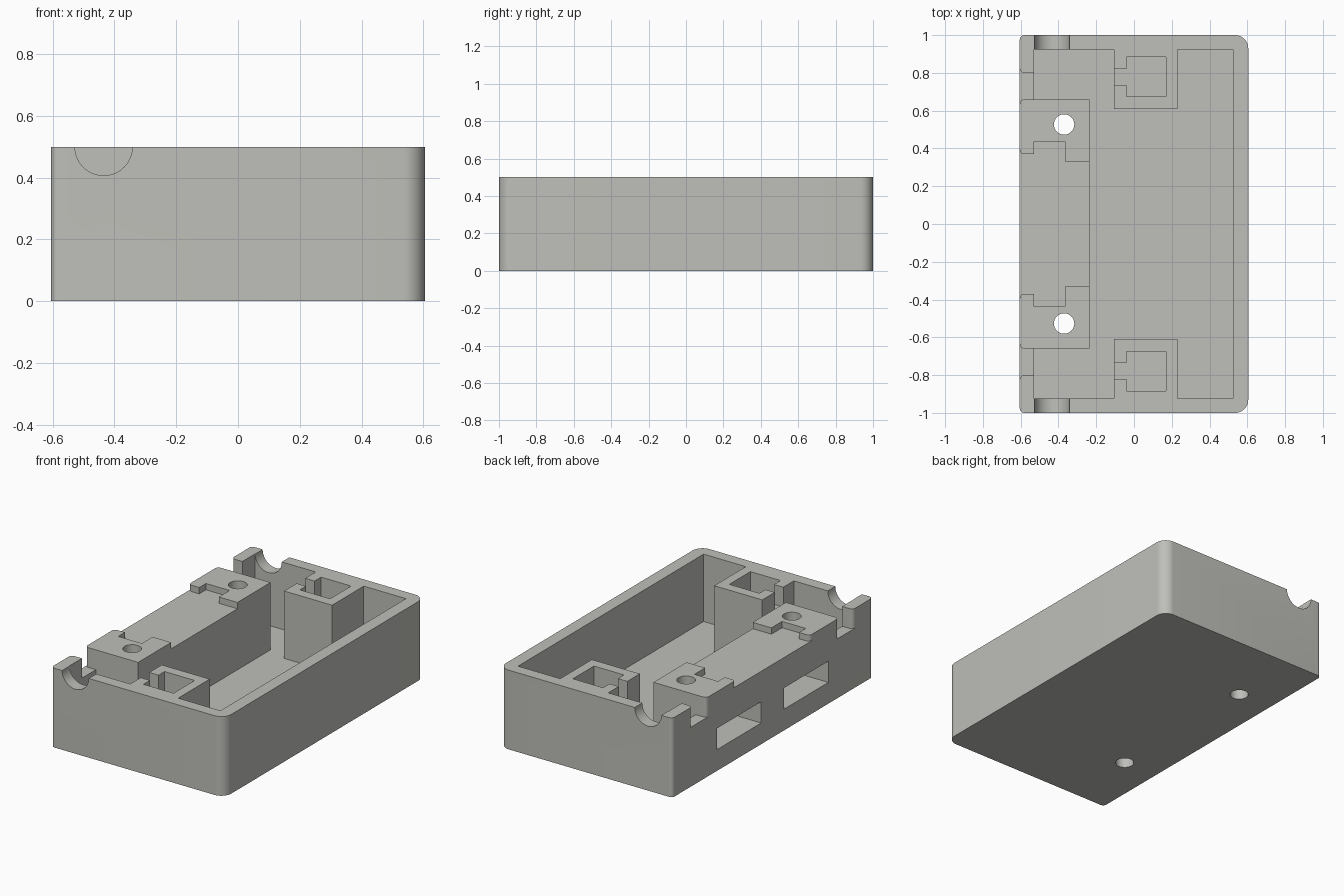
import bpy, bmesh, math
from mathutils import Matrix

if "Cube" in bpy.data.objects:
    bpy.data.objects.remove(bpy.data.objects["Cube"])

plastic = bpy.data.materials.new("warm_grey_plastic")
plastic.diffuse_color = (0.52, 0.52, 0.49, 1)
plastic.use_nodes = True
plastic.node_tree.nodes["Principled BSDF"].inputs["Base Color"].default_value = plastic.diffuse_color


def arc(cx, cy, r, a0, a1, n=8):
    """Points on an arc, angles in degrees."""
    return [(cx + r * math.cos(math.radians(a0 + (a1 - a0) * i / n)),
             cy + r * math.sin(math.radians(a0 + (a1 - a0) * i / n))) for i in range(n + 1)]


def mirrored(half):
    """Close a half outline by mirroring it across y = 0."""
    return half + [(x, -y) for x, y in reversed(half)]


def prism(name, outline, z0, z1):
    """Extrude a plan outline from z0 to z1."""
    bm = bmesh.new()
    face = bm.faces.new([bm.verts.new((x, y, z0)) for x, y in outline])
    top = bmesh.ops.extrude_face_region(bm, geom=[face])["geom"]
    bmesh.ops.translate(bm, vec=(0, 0, z1 - z0),
                        verts=[v for v in top if isinstance(v, bmesh.types.BMVert)])
    bmesh.ops.recalc_face_normals(bm, faces=bm.faces)
    mesh = bpy.data.meshes.new(name)
    bm.to_mesh(mesh)
    bm.free()
    mesh.materials.append(plastic)
    obj = bpy.data.objects.new(name, mesh)
    bpy.context.collection.objects.link(obj)
    return obj


def rect(x0, x1, y0, y1):
    return [(x0, y0), (x1, y0), (x1, y1), (x0, y1)]


def cut(cutter):
    """Subtract a cutter from the case and remove it."""
    mod = case.modifiers.new("cut", 'BOOLEAN')
    mod.operation = 'DIFFERENCE'
    mod.solver = 'EXACT'
    mod.object = cutter
    cutter.hide_render = True
    bpy.context.view_layer.objects.active = case
    bpy.ops.object.modifier_apply(modifier=mod.name)
    bpy.data.objects.remove(cutter)


W, L, H = 0.605, 1.0, 0.5
TOP = H + 0.1      # cutters reach above the rim
FLOOR = 0.075
POCKET = 0.375     # floor of the shallow pockets and wall notches
R = 0.025

# Outer body with larger corners on the right side
case = prism("case", mirrored(arc(W - 0.07, L - 0.07, 0.07, 0, 90, 12)
                              + arc(-W + R, L - R, R, 90, 180)), 0, H)

# Main cavity, going round the left block and the two corner posts
cut(prism("cavity", mirrored([(0.525, 0.925), (0.23, 0.925), (0.23, 0.61), (-0.105, 0.61),
                              (-0.105, 0.925), (-0.53, 0.925), (-0.53, 0.66),
                              (-0.235, 0.66)]), FLOOR, TOP))

# Shallow stepped recess in the top of the left block
cut(prism("block_recess", mirrored([(-0.65, 0.395)] + arc(-W + R, 0.37 + R, R, 180, 270)
                                   + [(-0.53, 0.37), (-0.53, 0.437), (-0.365, 0.437),
                                      (-0.365, 0.33), (-0.2, 0.33)]), 0.46, TOP))

for s in (1, -1):
    # Notch in the left wall beside the block
    notch = ([(-0.5, 0.66)] + arc(-W + R, 0.66 - R, R, 90, 180)
             + [(-0.65, 0.66 - R), (-0.65, 0.80 + R)]
             + arc(-W + R, 0.80 + R, R, 180, 270) + [(-0.5, 0.80)])
    cut(prism("wall_notch", [(x, s * y) for x, y in notch], POCKET, TOP))

    # Keyhole pocket in the post
    pocket = [(-0.15, 0.735), (-0.04, 0.735), (-0.04, 0.675), (0.17, 0.675),
              (0.17, 0.885), (-0.04, 0.885), (-0.04, 0.82), (-0.15, 0.82)]
    cut(prism("post_pocket", [(x, s * y) for x, y in pocket], POCKET, TOP))

    # Side slot going into the block
    cut(prism("side_slot", [(x, s * y) for x, y in rect(-0.65, -0.365, 0.115, 0.555)],
              0.134, 0.268))

    # Screw hole through block and floor
    cut(prism("screw_hole", arc(-0.37, s * 0.527, 0.054, 0, 360, 32)[:-1], -0.1, TOP))

    # Half-round cable groove in the end wall
    groove = prism("cable_groove", arc(0, 0, 0.093, 0, 360, 48)[:-1], -0.06, 0.06)
    groove.data.transform(Matrix.Translation((-0.435, s * 0.98, H))
                          @ Matrix.Rotation(math.pi / 2, 4, 'X'))
    cut(groove)

bpy.ops.object.select_all(action='DESELECT')
case.select_set(True)
bpy.context.view_layer.objects.active = case
bpy.ops.object.shade_smooth_by_angle(angle=math.radians(30))
